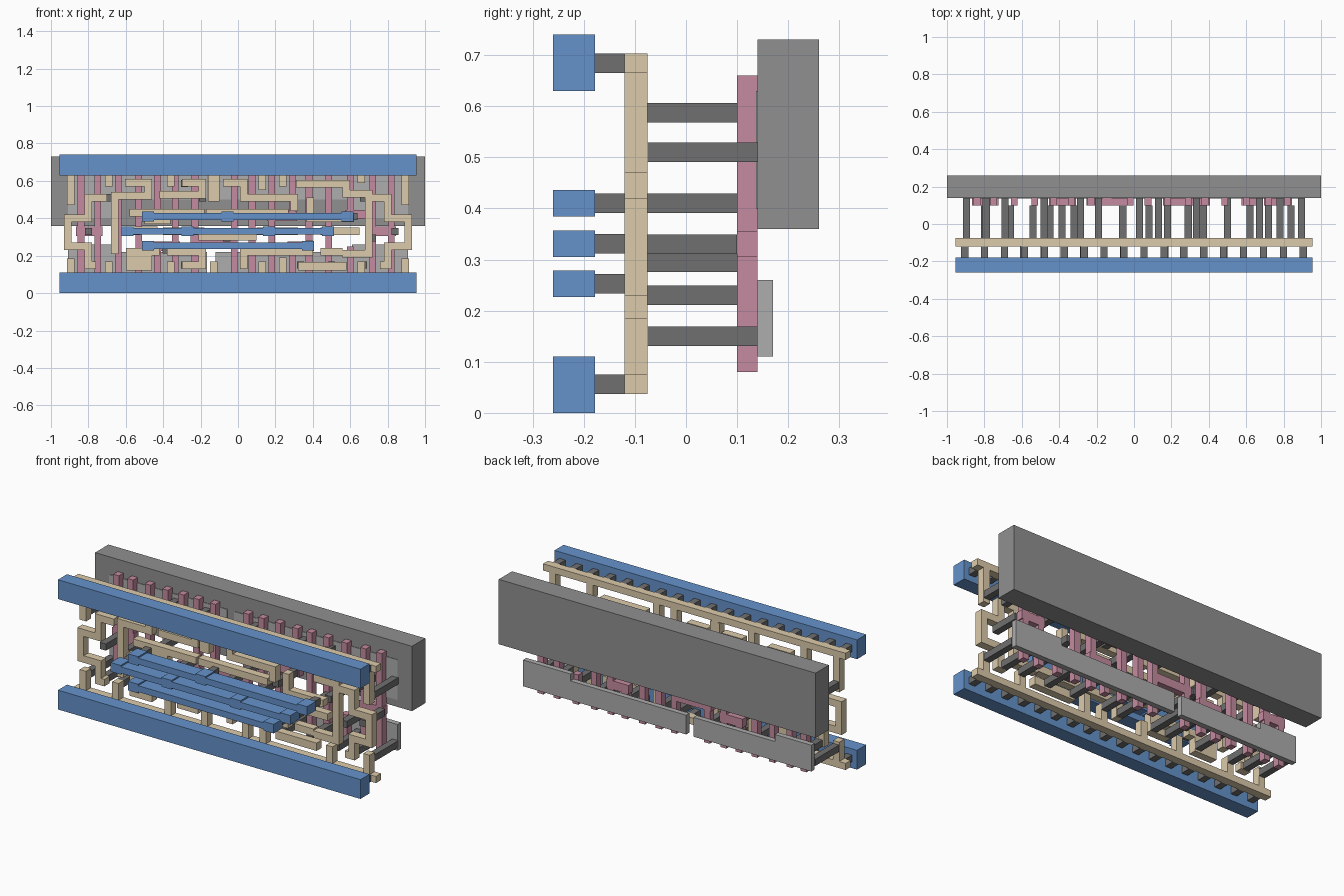
import bpy, bmesh
from mathutils import Matrix, Vector


def material(name, rgb):
    m = bpy.data.materials.new(name)
    m.diffuse_color = (*rgb, 1)
    return m


BLUE = material("blue", (0.13, 0.29, 0.60))
BEIGE = material("beige", (0.72, 0.60, 0.41))
PINK = material("pink", (0.56, 0.26, 0.35))
DARK = material("dark_grey", (0.16, 0.16, 0.16))
PALE = material("pale_grey", (0.42, 0.42, 0.42))
GREY = material("mid_grey", (0.28, 0.28, 0.28))


def layer(name, rects, y0, y1, mat):
    """One object from (x0, x1, z0, z1) rectangles extruded from y0 to y1."""
    bm = bmesh.new()
    for x0, x1, z0, z1 in rects:
        mid = Vector(((x0 + x1) / 2, (y0 + y1) / 2, (z0 + z1) / 2))
        size = Matrix.Diagonal((x1 - x0, y1 - y0, z1 - z0, 1))
        bmesh.ops.create_cube(bm, size=1, matrix=Matrix.Translation(mid) @ size)
    me = bpy.data.meshes.new(name)
    bm.to_mesh(me)
    bm.free()
    me.materials.append(mat)
    ob = bpy.data.objects.new(name, me)
    bpy.context.collection.objects.link(ob)


def path(pts, w=0.04):
    """Rectangles following a right-angled path."""
    h = w / 2
    return [(min(a, c) - h, max(a, c) + h, min(b, d) - h, max(b, d) + h)
            for (a, b), (c, d) in zip(pts, pts[1:])]


def squares(pts, w=0.038):
    return [(x - w / 2, x + w / 2, z - w / 2, z + w / 2) for x, z in pts]


# back slab
layer("well_slab", [(-1, 1, 0.36, 0.73)], 0.14, 0.26, GREY)

# thin plates, stepped at their outer ends
layer("lower_plates", [(-0.91, -0.68, 0.11, 0.26), (-0.68, -0.165, 0.11, 0.22),
                       (-0.12, 0.61, 0.11, 0.22), (0.61, 0.91, 0.11, 0.26)], 0.14, 0.17, PALE)
layer("upper_plates", [(-0.91, -0.68, 0.40, 0.63), (-0.68, -0.165, 0.50, 0.63),
                       (-0.12, 0.61, 0.50, 0.63), (0.61, 0.91, 0.40, 0.63)], 0.137, 0.15, PALE)

# pink uprights with a few side jogs
bar_x = [-0.84, -0.75, -0.64, -0.53, -0.43, -0.335, -0.23, -0.02,
         0.075, 0.18, 0.29, 0.38, 0.485, 0.60, 0.72, 0.82]
broken = (-0.43, 0.29, 0.60)
bars = []
for x in bar_x:
    if x in broken:
        bars += [(x - 0.018, x + 0.018, 0.08, 0.25), (x - 0.018, x + 0.018, 0.42, 0.66)]
    else:
        bars.append((x - 0.018, x + 0.018, 0.08, 0.66))
for jog in ([(-0.84, 0.33), (-0.75, 0.33)], [(-0.43, 0.25), (-0.335, 0.25)],
            [(-0.23, 0.29), (-0.06, 0.29)], [(0.18, 0.41), (0.29, 0.41)],
            [(0.29, 0.25), (0.38, 0.25)], [(0.60, 0.42), (0.66, 0.42)],
            [(0.72, 0.33), (0.82, 0.33)]):
    bars += path(jog, 0.05)
layer("pink_uprights", bars, 0.10, 0.14, PINK)

# beige wiring: two rails, then mirrored end loops
wires = [(-0.955, 0.955, 0.037, 0.075), (-0.955, 0.955, 0.665, 0.703)]
for s in (-1, 1):
    wires += path([(s * 0.72, 0.51), (s * 0.80, 0.51), (s * 0.80, 0.40), (s * 0.91, 0.40),
                   (s * 0.91, 0.25), (s * 0.80, 0.25), (s * 0.80, 0.15), (s * 0.78, 0.15)])
    wires += path([(s * 0.895, 0.68), (s * 0.895, 0.49)])
    wires += path([(s * 0.895, 0.06), (s * 0.895, 0.165)])

# beige tabs reaching in from the rails
for x, top, bottom in ((-0.69, 0.59, 0.15), (-0.36, 0.59, 0.15), (-0.13, 0.53, 0.15),
                       (0.13, 0.57, 0.15), (0.24, 0.59, 0.17), (0.66, 0.61, 0.15)):
    wires += path([(x, 0.68), (x, top)]) + path([(x, 0.06), (x, bottom)])
wires += [(-0.60, -0.46, 0.12, 0.24), (0.32, 0.58, 0.12, 0.165), (-0.16, -0.10, 0.49, 0.66)]

# beige inner routes
for p in ([(-0.585, 0.59), (-0.48, 0.59), (-0.48, 0.52), (-0.66, 0.52), (-0.66, 0.23)],
          [(0.33, 0.585), (0.58, 0.585), (0.58, 0.53), (0.70, 0.53), (0.70, 0.21), (0.58, 0.21)],
          [(-0.40, 0.525), (-0.19, 0.525), (-0.19, 0.59), (-0.28, 0.59)],
          [(-0.56, 0.43), (-0.20, 0.43)], [(-0.60, 0.335), (-0.45, 0.335)],
          [(-0.48, 0.39), (-0.38, 0.39)], [(-0.38, 0.33), (-0.20, 0.33)],
          [(-0.15, 0.43), (0.25, 0.43)],
          [(-0.06, 0.59), (0.03, 0.59), (0.03, 0.51), (0.30, 0.51), (0.30, 0.46)],
          [(-0.19, 0.30), (0.08, 0.30)], [(0.12, 0.33), (0.30, 0.33)],
          [(-0.36, 0.22), (-0.19, 0.22), (-0.19, 0.15), (-0.28, 0.15)],
          [(0.03, 0.15), (0.03, 0.22), (0.38, 0.22), (0.38, 0.26)],
          [(0.385, 0.49), (0.385, 0.40), (0.60, 0.40)],
          [(0.46, 0.33), (0.63, 0.33)], [(0.46, 0.22), (0.54, 0.22)],
          [(-0.54, 0.22), (-0.44, 0.22)]):
    wires += path(p)
layer("beige_wiring", wires, -0.12, -0.075, BEIGE)

# long dark pegs from wiring to the plates, shorter ones to the uprights
long_pegs = []
for x in (-0.895, -0.79, -0.69, -0.48, -0.285, -0.19, 0.03, 0.13, 0.335, 0.50, 0.67, 0.78, 0.895):
    long_pegs += [(x, 0.15), (x, 0.51 if abs(x) > 0.6 or abs(x) in (0.19, 0.13) else 0.587)]
layer("long_pegs", squares(long_pegs), -0.075, 0.14, DARK)
layer("short_pegs", squares([(-0.80, 0.33), (-0.66, 0.33), (-0.54, 0.33), (-0.45, 0.41),
                             (-0.385, 0.23), (-0.32, 0.33), (-0.06, 0.295), (0.08, 0.41),
                             (0.18, 0.33), (0.29, 0.41), (0.37, 0.23), (0.50, 0.33),
                             (0.62, 0.41), (0.72, 0.295), (0.84, 0.33)]), -0.075, 0.10, DARK)

# front blue rails and their rows of vias
layer("blue_rails", [(-0.955, 0.955, 0, 0.11), (-0.955, 0.955, 0.63, 0.74)], -0.26, -0.178, BLUE)
vias = [(-0.905 + i * 1.81 / 17, z) for i in range(18) for z in (0.056, 0.684)]

# blue strips with square pads
strips = []
for z, xs in ((0.41, (-0.48, -0.055, 0.585)), (0.331, (-0.59, -0.27, 0.165, 0.48)),
              (0.253, (-0.48, 0.375))):
    strips += path([(xs[0], z), (xs[-1], z)], 0.036)
    strips += [(x - 0.032, x + 0.032, z - 0.026, z + 0.026) for x in xs]
    vias += [(x, z) for x in xs]
layer("blue_strips", strips, -0.26, -0.178, BLUE)
layer("rail_vias", squares(vias), -0.178, -0.12, DARK)
